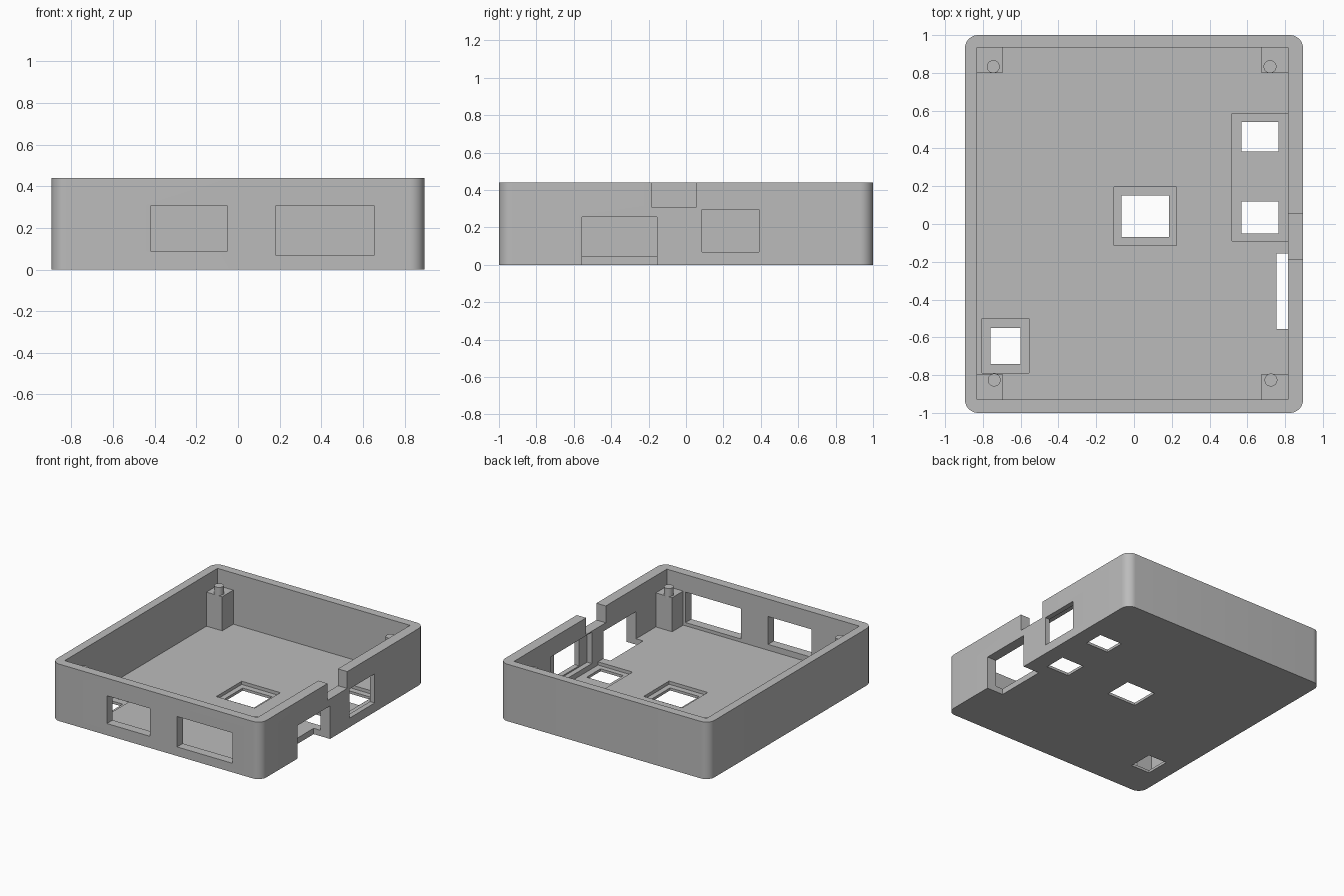
import bpy, bmesh, math

cube = bpy.data.objects.get("Cube")
if cube:
    bpy.data.objects.remove(cube, do_unlink=True)

grey = bpy.data.materials.new("plain_grey")
grey.use_nodes = True
colour = (0.5, 0.5, 0.5, 1)
grey.diffuse_color = colour
grey.node_tree.nodes["Principled BSDF"].inputs["Base Color"].default_value = colour


def add_object(name, bm):
    bmesh.ops.recalc_face_normals(bm, faces=bm.faces)
    mesh = bpy.data.meshes.new(name)
    bm.to_mesh(mesh)
    bm.free()
    mesh.materials.append(grey)
    obj = bpy.data.objects.new(name, mesh)
    bpy.context.collection.objects.link(obj)
    return obj


def box(name, xs, ys, zs, radius=0):
    """Box from ranges, with optional rounded upright corners."""
    bm = bmesh.new()
    bmesh.ops.create_cube(bm, size=1)
    for v in bm.verts:
        for i, (lo, hi) in enumerate((xs, ys, zs)):
            v.co[i] = hi if v.co[i] > 0 else lo
    if radius:
        upright = [e for e in bm.edges
                   if abs(e.verts[0].co.z - e.verts[1].co.z) > 0.01]
        bmesh.ops.bevel(bm, geom=upright, offset=radius, segments=10,
                        profile=0.5, affect='EDGES')
    return add_object(name, bm)


def smooth(obj):
    bpy.ops.object.select_all(action='DESELECT')
    obj.select_set(True)
    bpy.context.view_layer.objects.active = obj
    bpy.ops.object.shade_smooth_by_angle(angle=math.radians(30))


FLOOR, LEDGE, TOP = 0.045, 0.02, 0.44
LEFT, RIGHT, FRONT, BACK = -0.83, 0.815, -0.93, 0.935

# Outer shell
case = box("case_shell", (-0.895, 0.895), (-1, 1), (0, TOP), 0.07)

cuts = [
    # Main cavity
    ((LEFT, RIGHT), (FRONT, BACK), (FLOOR, 0.6)),
    # Shallow recesses in the floor
    ((-0.105, 0.225), (-0.115, 0.195), (LEDGE, 0.1)),
    ((-0.805, -0.555), (-0.79, -0.5), (LEDGE, 0.1)),
    ((0.52, RIGHT), (-0.09, 0.585), (LEDGE, 0.1)),
    # Holes through the floor
    ((-0.065, 0.185), (-0.07, 0.15), (-0.1, 0.1)),
    ((-0.76, -0.6), (-0.74, -0.55), (-0.1, 0.1)),
    ((0.57, 0.765), (0.385, 0.54), (-0.1, 0.1)),
    ((0.57, 0.765), (-0.05, 0.12), (-0.1, 0.1)),
    # Front wall windows
    ((-0.42, -0.05), (-1.1, -0.9), (0.09, 0.305)),
    ((0.18, 0.655), (-1.1, -0.9), (0.07, 0.305)),
    # Side wall: low opening, window with inner pocket, top notch
    ((0.755, 1), (-0.555, -0.155), (-0.1, 0.255)),
    ((0.8, 1), (0.085, 0.39), (0.07, 0.295)),
    ((0.8, 0.855), (-0.015, 0.49), (0.06, 0.302)),
    ((0.8, 1), (-0.185, 0.055), (0.31, 0.6)),
]
for xs, ys, zs in cuts:
    cutter = box("cutter", xs, ys, zs)
    cutter.hide_render = True
    mod = case.modifiers.new("cut", 'BOOLEAN')
    mod.operation = 'DIFFERENCE'
    mod.solver = 'EXACT'
    mod.object = cutter
    bpy.context.view_layer.objects.active = case
    bpy.ops.object.modifier_apply(modifier=mod.name)
    bpy.data.objects.remove(cutter, do_unlink=True)
smooth(case)

# Corner posts with round locating pegs
SINK = 0.01
posts = {
    "back_right": ((LEFT - SINK, -0.695), (0.8, BACK + SINK), (-0.745, 0.833)),
    "back_left": ((0.675, RIGHT + SINK), (0.8, BACK + SINK), (0.72, 0.833)),
    "front_right": ((LEFT - SINK, -0.695), (FRONT - SINK, -0.795), (-0.74, -0.826)),
    "front_left": ((0.675, RIGHT + SINK), (FRONT - SINK, -0.795), (0.725, -0.826)),
}
for place, (xs, ys, (px, py)) in posts.items():
    box(place + "_post", xs, ys, (FLOOR - SINK, 0.308))
    bm = bmesh.new()
    bmesh.ops.create_cone(bm, cap_ends=True, segments=32,
                          radius1=0.034, radius2=0.034, depth=0.08)
    bmesh.ops.translate(bm, verts=bm.verts, vec=(px, py, 0.33))
    smooth(add_object(place + "_peg", bm))
